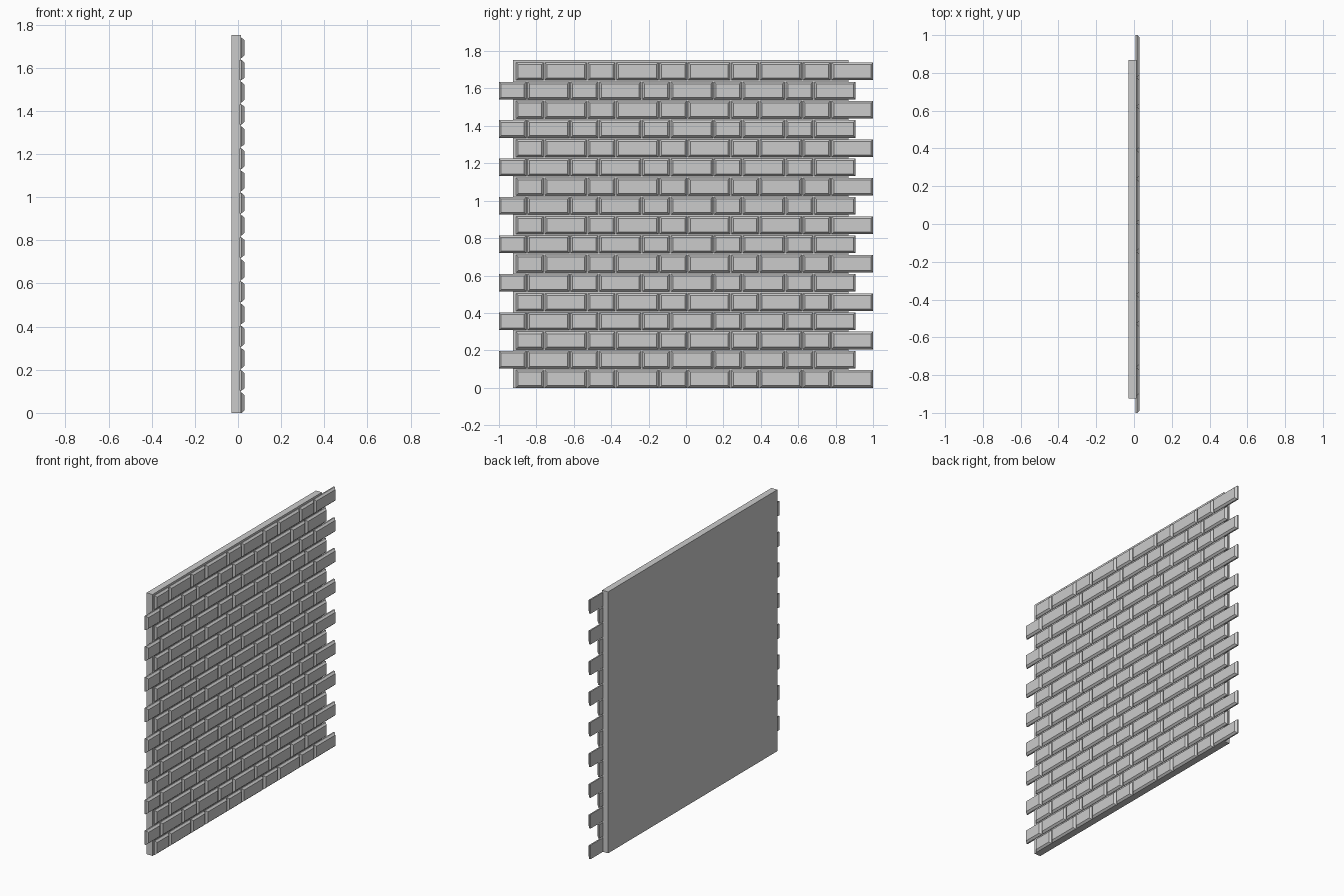
import bpy, bmesh

if "Cube" in bpy.data.objects:
    bpy.data.objects.remove(bpy.data.objects["Cube"])

ROWS, PITCH, HEIGHT = 17, 0.1028, 0.094
PERIOD, SHORT, GAP = 0.3835, 0.146, 0.007
BACK, SHOULDER, FRONT, INSET = 0.008, 0.017, 0.029, 0.011


def finish(bm, name):
    bmesh.ops.recalc_face_normals(bm, faces=bm.faces)
    mesh = bpy.data.meshes.new(name)
    bm.to_mesh(mesh)
    bm.free()
    ob = bpy.data.objects.new(name, mesh)
    bpy.context.collection.objects.link(ob)
    return ob


def add_brick(bm, y0, y1, z0, z1):
    """Box whose front edges are chamfered."""
    rings = []
    for x, i in ((BACK, 0), (SHOULDER, 0), (FRONT, INSET)):
        rings.append([bm.verts.new((x, y, z)) for y, z in (
            (y0 + i, z0 + i), (y1 - i, z0 + i), (y1 - i, z1 - i), (y0 + i, z1 - i))])
    bm.faces.new(rings[0])
    bm.faces.new(rings[-1])
    for a, b in zip(rings, rings[1:]):
        for k in range(4):
            n = (k + 1) % 4
            bm.faces.new((a[k], a[n], b[n], b[k]))


# Backing slab
bm = bmesh.new()
bmesh.ops.create_cube(bm, size=1)
for v in bm.verts:
    v.co.x = -0.03 if v.co.x < 0 else 0.014
    v.co.y = -0.925 if v.co.y < 0 else 0.868
    v.co.z = 0 if v.co.z < 0 else 1.752
finish(bm, "wall_slab")

# Brick courses: alternating short and long bricks, every other row shifted
for row in range(ROWS):
    bm = bmesh.new()
    start = -1.0 if row % 2 else -0.908
    end = 0.906 if row % 2 else 1.0
    z = row * PITCH
    for i in range(5):
        y = start + i * PERIOD
        stop = end if i == 4 else y + PERIOD - GAP
        add_brick(bm, y, y + SHORT, z, z + HEIGHT)
        add_brick(bm, y + SHORT + GAP, stop, z, z + HEIGHT)
    finish(bm, f"brick_course_{row + 1}")
